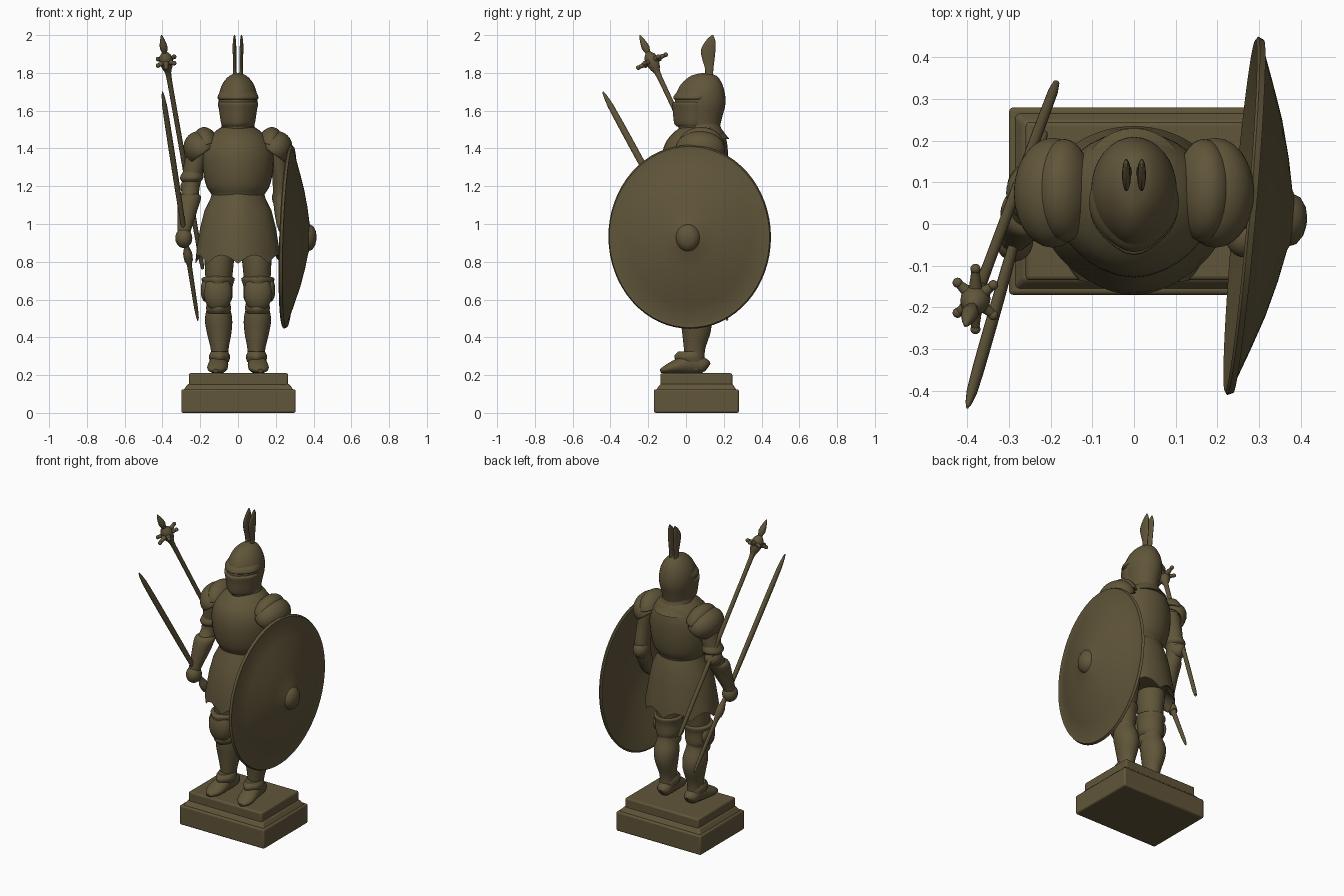
import bpy, bmesh, math
from mathutils import Vector, Matrix

cube = bpy.data.objects.get("Cube")
if cube:
    bpy.data.objects.remove(cube)

bronze = bpy.data.materials.new("dark bronze")
bronze.use_nodes = True
bronze.diffuse_color = (0.118, 0.092, 0.042, 1)
bronze.node_tree.nodes["Principled BSDF"].inputs["Base Color"].default_value = bronze.diffuse_color
parts = []


def finish(name, bm, bevel=0):
    bmesh.ops.recalc_face_normals(bm, faces=bm.faces)
    mesh = bpy.data.meshes.new(name)
    bm.to_mesh(mesh)
    bm.free()
    mesh.materials.append(bronze)
    ob = bpy.data.objects.new(name, mesh)
    bpy.context.collection.objects.link(ob)
    if bevel:
        mod = ob.modifiers.new("bevel", "BEVEL")
        mod.width, mod.segments = bevel, 3
    parts.append(ob)
    return ob


def smooth_rings(rings, steps):
    """Catmull-Rom interpolation through the given cross-sections."""
    out = []
    for i in range(len(rings) - 1):
        a, b, c, d = (Vector(rings[min(max(i + k, 0), len(rings) - 1)]) for k in (-1, 0, 1, 2))
        for s in range(steps):
            t = s / steps
            p = 0.5 * (2 * b + (c - a) * t + (2 * a - 5 * b + 4 * c - d) * t ** 2
                       + (3 * b - a - 3 * c + d) * t ** 3)
            out.append(p)
    return out + [Vector(rings[-1])]


def loft(name, rings, upright=True, steps=4, seg=32, ridge=0, hem=None):
    """Skin elliptical rings (x, y, z, rx, ry); ridge pulls out a front keel."""
    bm = bmesh.new()
    rings = smooth_rings(rings, steps)
    centres = [Vector(r[:3]) for r in rings]
    loops = []
    for i, r in enumerate(rings):
        u, v = Vector((1, 0, 0)), Vector((0, 1, 0))
        if not upright:
            t = (centres[min(i + 1, len(rings) - 1)] - centres[max(i - 1, 0)]).normalized()
            u = (u - t * u.dot(t)).normalized()
            v = t.cross(u)
        loop = []
        for k in range(seg):
            a = 2 * math.pi * k / seg
            p = centres[i] + u * max(r[3], 0.001) * math.cos(a) + v * max(r[4], 0.001) * math.sin(a)
            p.y -= ridge * max(0, -math.sin(a)) ** 8
            if hem and p.z < hem:
                p.z += 0.045 * abs(math.sin(a * 4))
            loop.append(bm.verts.new(p))
        loops.append(loop)
    for lo, hi in zip(loops, loops[1:]):
        for k in range(seg):
            n = (k + 1) % seg
            bm.faces.new((lo[k], lo[n], hi[n], hi[k]))
    bm.faces.new(loops[0])
    bm.faces.new(loops[-1])
    return finish(name, bm)


def ball(name, centre, radii, rot=(0, 0, 0), cut=None):
    """Ellipsoid; cut keeps only the part above that local height, as a shell."""
    bm = bmesh.new()
    bmesh.ops.create_uvsphere(bm, u_segments=32, v_segments=20, radius=1)
    if cut is not None:
        bmesh.ops.bisect_plane(bm, geom=bm.verts[:] + bm.edges[:] + bm.faces[:],
                               plane_co=(0, 0, cut), plane_no=(0, 0, 1), clear_inner=True)
    bmesh.ops.scale(bm, vec=radii, verts=bm.verts)
    ob = finish(name, bm)
    ob.location, ob.rotation_euler = centre, rot
    if cut is not None:
        mod = ob.modifiers.new("plate", "SOLIDIFY")
        mod.thickness = 0.014
    return ob


def rod(name, a, b, r, r_end=None):
    a, b = Vector(a), Vector(b)
    rb = r if r_end is None else r_end
    return loft(name, [(*a, r, r), (*b, rb, rb)], upright=False, steps=1, seg=14)


def box(name, lo, hi, taper=0):
    bm = bmesh.new()
    bmesh.ops.create_cube(bm, size=1)
    for v in bm.verts:
        top = v.co.z > 0
        v.co = Vector((hi[k] if v.co[k] > 0 else lo[k]) for k in range(3))
        if top:
            v.co.x -= math.copysign(taper, v.co.x)
            v.co.y -= taper if v.co.y > 0.05 else -taper
    return finish(name, bm, 0.01)


# Stepped plinth
box("plinth_lower", (-0.30, -0.17, 0), (0.305, 0.28, 0.125))
box("plinth_slope", (-0.295, -0.165, 0.11), (0.30, 0.275, 0.155), 0.03)
box("plinth_upper", (-0.26, -0.135, 0.14), (0.265, 0.245, 0.21))

# Legs, knee plates and shoes
for side, word in ((1, "left"), (-1, "right")):
    x = 0.1 * side
    loft(word + "_leg", [(x * .97, .05, .23, .042, .05), (x * .97, .045, .33, .046, .055),
                         (x, .055, .43, .066, .076), (x * 1.03, .05, .5, .072, .08),
                         (x * 1.03, .035, .58, .058, .066), (x * 1.03, .03, .66, .066, .07),
                         (x, .03, .78, .076, .085), (x * .95, .04, .92, .085, .09)])
    loft(word + "_knee_band", [(x * 1.05, .03, .58, .06, .068), (x * 1.05, .025, .61, .075, .08),
                               (x * 1.05, .025, .67, .077, .082), (x * 1.05, .025, .71, .088, .09),
                               (x * 1.05, .025, .72, .07, .075)], ridge=0.015)
    ball(word + "_knee_cap", (x * 1.06, -.025, .635), (.075, .055, .1))
    ball(word + "_knee_wing", (x * 1.75, .02, .65), (.022, .06, .06))
    loft(word + "_shin_flare", [(x * 1.03, .02, .525, .055, .06), (x * 1.03, .015, .55, .066, .07),
                                (x * 1.03, .02, .59, .06, .065)], ridge=0.01)
    loft(word + "_shoe", [(x * .95, .115, .24, .02, .025), (x * .95, .095, .25, .042, .04),
                          (x, .03, .26, .047, .055), (x * 1.08, -.05, .245, .054, .038),
                          (x * 1.15, -.1, .232, .045, .024), (x * 1.18, -.135, .222, .015, .01)],
         upright=False)
    loft(word + "_ankle_plate", [(x * .98, .03, .27, .05, .07), (x * .98, .022, .3, .056, .072),
                                 (x * .98, .03, .325, .045, .06)], ridge=0.012)

# Scalloped skirt and bulging breastplate
loft("skirt", [(0, .04, .87, .17, .15), (0, .04, .79, .226, .195), (0, .04, .88, .217, .19),
               (0, .04, .98, .2, .175), (0, .045, 1.07, .178, .157), (0, .05, 1.13, .148, .135),
               (0, .05, 1.17, .135, .12)], steps=1, seg=64, ridge=0.015, hem=0.8)
loft("breastplate", [(0, .05, 1.12, .135, .125), (0, .05, 1.155, .14, .13),
                     (0, .05, 1.2, .167, .152), (0, .05, 1.28, .185, .168),
                     (0, .052, 1.37, .188, .17), (0, .06, 1.44, .165, .155),
                     (0, .075, 1.495, .115, .12), (0, .08, 1.52, .07, .08)], ridge=0.008)
loft("neck_guard", [(0, .095, 1.45, .13, .135), (0, .09, 1.48, .108, .115),
                    (0, .085, 1.51, .09, .1), (0, .085, 1.55, .08, .09)])

# Helmet, visor, brow and twin crest
loft("helmet", [(0, .075, 1.5, .082, .1), (0, .075, 1.56, .09, .115), (0, .08, 1.63, .102, .128),
                (0, .083, 1.69, .1, .123), (0, .09, 1.745, .08, .1), (0, .1, 1.785, .045, .06),
                (0, .105, 1.8, .003, .003)], ridge=0.012)
loft("visor", [(0, .04, 1.515, .08, .07), (0, .04, 1.535, .09, .085), (0, .04, 1.6, .1, .092),
               (0, .04, 1.64, .106, .096), (0, .045, 1.646, .09, .08)], ridge=0.018)
loft("brow", [(0, .05, 1.657, .09, .08), (0, .05, 1.663, .107, .102), (0, .06, 1.685, .104, .105),
              (0, .07, 1.71, .085, .09)], ridge=0.015)
for side, word in ((1, "left"), (-1, "right")):
    x = 0.017 * side
    loft(word + "_crest", [(x * .8, .12, 1.76, .012, .022), (x, .123, 1.82, .009, .022),
                           (x, .118, 1.88, .01, .034), (x * 1.1, .118, 1.925, .01, .038),
                           (x * 1.1, .13, 1.97, .008, .025), (x * 1.1, .14, 2, .003, .004)], seg=20)

# Shoulder plates
for side, word in ((1, "left"), (-1, "right")):
    ball(word + "_shoulder", (.195 * side, .075, 1.395), (.09, .132, .1),
         (0, math.radians(35 * side), 0), -0.25)
    ball(word + "_shoulder_flange", (.165 * side, .08, 1.41), (.07, .125, .105),
         (0, math.radians(15 * side), 0), 0.1)

# Sword arm with elbow plate, gauntlet and fist
loft("right_arm", [(-.2, .075, 1.42, .065, .07), (-.235, .075, 1.29, .055, .06),
                   (-.25, .07, 1.19, .046, .052), (-.26, .02, 1.1, .05, .052),
                   (-.28, -.02, 1.0, .04, .04), (-.288, -.035, .95, .034, .034)], upright=False)
loft("right_arm_cuff", [(-.24, .075, 1.28, .05, .055), (-.245, .075, 1.245, .062, .07),
                        (-.248, .073, 1.225, .05, .055)])
ball("right_elbow_plate", (-.255, .085, 1.195), (.05, .06, .05))
loft("right_gauntlet", [(-.255, .035, 1.16, .04, .045), (-.257, .03, 1.14, .062, .062),
                        (-.27, 0, 1.06, .05, .05), (-.283, -.025, .98, .038, .038)])
ball("right_fist", (-.287, -.04, .925), (.045, .05, .052))

# Shield arm
loft("left_arm", [(.2, .08, 1.42, .06, .07), (.222, .1, 1.28, .045, .06), (.228, .12, 1.16, .042, .055),
                  (.232, .09, 1.07, .04, .05), (.25, .03, .98, .038, .04), (.275, -.02, .95, .03, .03)],
     upright=False)
ball("left_elbow_plate", (.225, .135, 1.14), (.045, .055, .055))
ball("left_fist", (.265, -.03, .95), (.045, .05, .045))

# Domed shield with rim and boss: a lathed profile turned to face outward
profile = [(.98, 0), (1, .006), (.985, .02), (.95, .018), (.75, .05), (.55, .08), (.35, .103),
           (.17, .119), (.145, .124), (.13, .14), (.08, .155), (.03, .16), (0, .161)]
inner = [(0, .1), (.35, .08), (.75, .03), (.95, .003)]
bm = bmesh.new()
path = [bm.verts.new((r, 0, h)) for r, h in profile + inner]
edges = [bm.edges.new(e) for e in zip(path, path[1:] + path[:1])]
bmesh.ops.spin(bm, geom=path + edges, axis=(0, 0, 1), cent=(0, 0, 0), angle=2 * math.pi,
               steps=64, use_duplicate=False)
bmesh.ops.remove_doubles(bm, verts=bm.verts, dist=0.0005)
normal = Vector((1, -.087, -.036)).normalized()
along = Vector((.087, 1, 0)).normalized()
up = normal.cross(along)
turn = Matrix((along * .432, up * .487, normal)).transposed().to_4x4()
bm.transform(Matrix.Translation((.255, .02, .932)) @ turn)
finish("shield", bm)

# Long sword held through the fist
tip, end = Vector((-.4, -.44, 1.7)), Vector((-.212, .22, .49))
sword = [(0, .003), (.06, .013), (.25, .015), (.5, .014), (.6, .012), (.68, .014), (.705, .024),
         (.74, .022), (.76, .013), (.95, .01), (1, .004)]
loft("sword", [(*tip.lerp(end, t), r, r * 1.2) for t, r in sword], upright=False, steps=2, seg=16)

# Spiked mace slung behind the arm
top, low = Vector((-.405, -.245, 2)), Vector((-.19, .33, .78))
mace = [(0, .003), (.025, .014), (.055, .021), (.075, .014), (.09, .03), (.115, .036), (.145, .026),
        (.165, .016), (.25, .013), (.6, .013), (.98, .012), (1, .004)]
loft("mace", [(*top.lerp(low, t), r, r) for t, r in mace], upright=False, steps=2, seg=18)
axis = (top - low).normalized()
hub = top.lerp(low, .113)
wide = Vector((1, 0, 0)) - axis * axis.x
wide.normalize()
deep = axis.cross(wide)
for i in range(6):
    a = math.pi * i / 3 + math.pi / 2
    d = wide * .05 * math.cos(a) + deep * .08 * math.sin(a)
    rod("mace_spike_%d" % (i + 1), hub, hub + d, .02, .009)
    ball("mace_knob_%d" % (i + 1), hub + d, (.012, .012, .012))

# Smooth shading with crisp plate edges
bpy.ops.object.select_all(action="DESELECT")
for ob in parts:
    ob.select_set(True)
bpy.context.view_layer.objects.active = parts[0]
bpy.ops.object.shade_smooth_by_angle(angle=math.radians(40))
